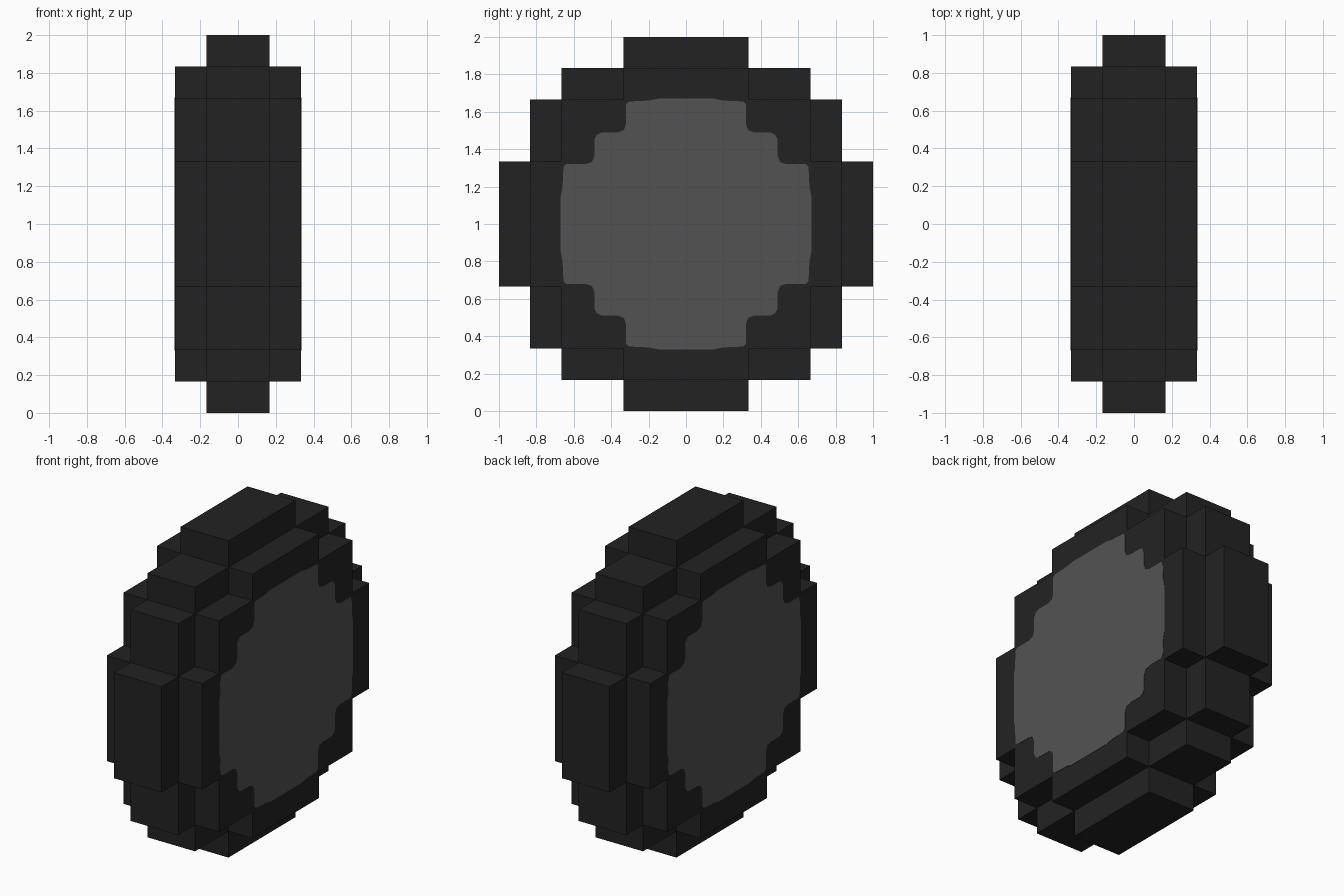
import bpy
import bmesh

if "Cube" in bpy.data.objects:
    bpy.data.objects.remove(bpy.data.objects["Cube"], do_unlink=True)

U = 1 / 6          # one block
CENTRE_Z = 1.0


def make_material(name, value):
    mat = bpy.data.materials.new(name)
    mat.use_nodes = True
    colour = (value, value, value, 1.0)
    mat.diffuse_color = colour
    bsdf = mat.node_tree.nodes["Principled BSDF"]
    bsdf.inputs["Base Color"].default_value = colour
    bsdf.inputs["Roughness"].default_value = 0.9
    return mat


def full_outline(quadrant):
    """Mirror a quarter outline (from the top round to the side) into a loop."""
    q = quadrant
    return (q + [(y, -z) for y, z in reversed(q)]
            + [(-y, -z) for y, z in q] + [(-y, z) for y, z in reversed(q)])


def stepped(steps):
    """Quarter outline of a blocky circle from (half width, height) in blocks."""
    points = []
    for i, (w, h) in enumerate(steps):
        if i:
            points.append((steps[i - 1][0] * U, h * U))
        points.append((w * U, h * U))
    return full_outline(points)


def prism(name, outline, x0, x1, mat):
    """Extrude a y-z outline along x."""
    bm = bmesh.new()
    face = bm.faces.new([bm.verts.new((x0, y, z)) for y, z in outline])
    ext = bmesh.ops.extrude_face_region(bm, geom=[face])
    moved = [v for v in ext["geom"] if isinstance(v, bmesh.types.BMVert)]
    bmesh.ops.translate(bm, verts=moved, vec=(x1 - x0, 0, 0))
    bmesh.ops.recalc_face_normals(bm, faces=bm.faces)
    mesh = bpy.data.meshes.new(name)
    bm.to_mesh(mesh)
    bm.free()
    mesh.materials.append(mat)
    obj = bpy.data.objects.new(name, mesh)
    obj.location.z = CENTRE_Z
    bpy.context.collection.objects.link(obj)
    return obj


rubber = make_material("black rubber", 0.0165)
metal = make_material("grey hub", 0.086)

# Tall narrow tread and the wider, lower tyre body through it
prism("tyre_tread", stepped([(2, 6), (4, 5), (5, 4), (6, 2)]), -U, U, rubber)
prism("tyre_body", stepped([(2, 5), (4, 4), (5, 2)]), -2 * U, 2 * U, rubber)

# Hub discs with softly rounded steps, one on each side
half = [(0.15, 0.67), (0.20, 0.66), (0.305, 0.655), (0.32, 0.64), (0.32, 0.535),
        (0.31 + 0.022, 0.502), (0.365, 0.49), (0.45, 0.49), (0.477, 0.477)]
hub = full_outline(half + [(z, y) for y, z in reversed(half[:-1])])
for side, sign in (("left", 1), ("right", -1)):
    prism(side + "_hub_disc", hub, sign * (2 * U - 0.003),
          sign * (2 * U + 0.002), metal)
